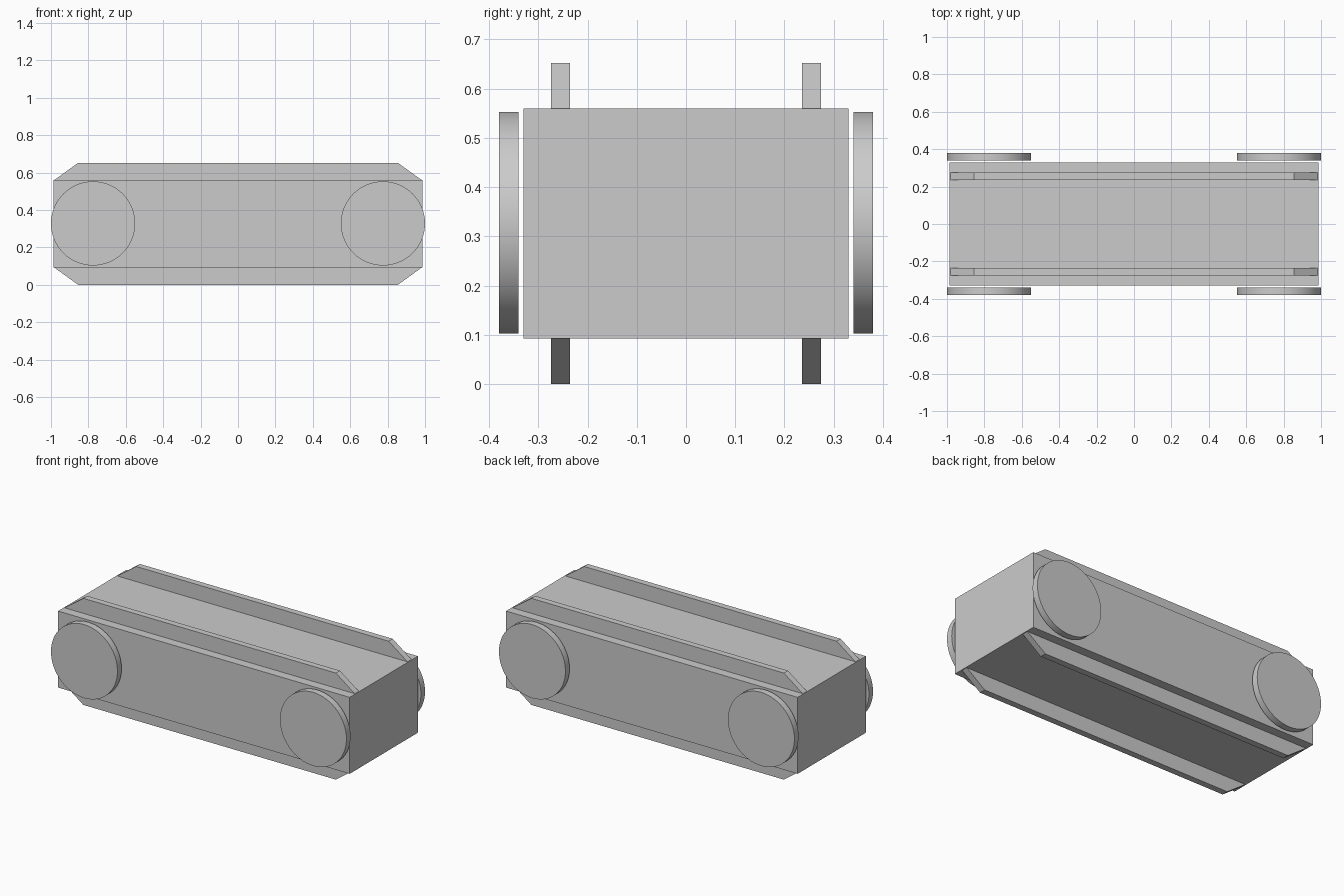
import bpy
import bmesh
import math
from mathutils import Matrix

cube = bpy.data.objects.get("Cube")
if cube:
    bpy.data.objects.remove(cube, do_unlink=True)

grey = bpy.data.materials.new("light_grey")
grey.use_nodes = True
COLOUR = (0.6, 0.6, 0.6, 1)
grey.diffuse_color = COLOUR
grey.node_tree.nodes["Principled BSDF"].inputs["Base Color"].default_value = COLOUR

MID_Z = 0.326


def add_object(name, bm):
    bmesh.ops.recalc_face_normals(bm, faces=bm.faces)
    mesh = bpy.data.meshes.new(name)
    bm.to_mesh(mesh)
    bm.free()
    mesh.materials.append(grey)
    obj = bpy.data.objects.new(name, mesh)
    bpy.context.collection.objects.link(obj)
    return obj


def extruded_profile(name, points, y_centre, thickness):
    """Extrude an x-z outline along y."""
    bm = bmesh.new()
    verts = [bm.verts.new((x, y_centre - thickness / 2, z)) for x, z in points]
    face = bm.faces.new(verts)
    new = bmesh.ops.extrude_face_region(bm, geom=[face])["geom"]
    moved = [g for g in new if isinstance(g, bmesh.types.BMVert)]
    bmesh.ops.translate(bm, verts=moved, vec=(0, thickness, 0))
    return add_object(name, bm)


def wheel(name, x, y):
    """Flat disc with its axis along y."""
    bm = bmesh.new()
    bmesh.ops.create_cone(bm, cap_ends=True, segments=64, radius1=0.225,
                          radius2=0.225, depth=0.04,
                          matrix=Matrix.Rotation(math.pi / 2, 4, 'X'))
    obj = add_object(name, bm)
    obj.location = (x, y, MID_Z + 0.002)
    bpy.ops.object.select_all(action='DESELECT')
    obj.select_set(True)
    bpy.context.view_layer.objects.active = obj
    bpy.ops.object.shade_smooth_by_angle(angle=math.radians(30))


# Main body block
bm = bmesh.new()
bmesh.ops.create_cube(bm, size=1)
bmesh.ops.scale(bm, verts=bm.verts, vec=(1.974, 0.66, 0.468))
add_object("body", bm).location.z = MID_Z

# Long bevel-ended rails passing through the body, showing above and below
half = [(-0.982, 0.234), (-0.855, MID_Z), (0.855, MID_Z), (0.982, 0.234)]
outline = [(x, MID_Z + z) for x, z in half] + [(-x, MID_Z - z) for x, z in half]

for side, s in (("front", -1), ("back", 1)):
    extruded_profile(side + "_rail", outline, s * 0.255, 0.039)
    for end, e in (("right", -1), ("left", 1)):
        wheel(f"{side}_{end}_wheel", e * 0.775, s * 0.36)
